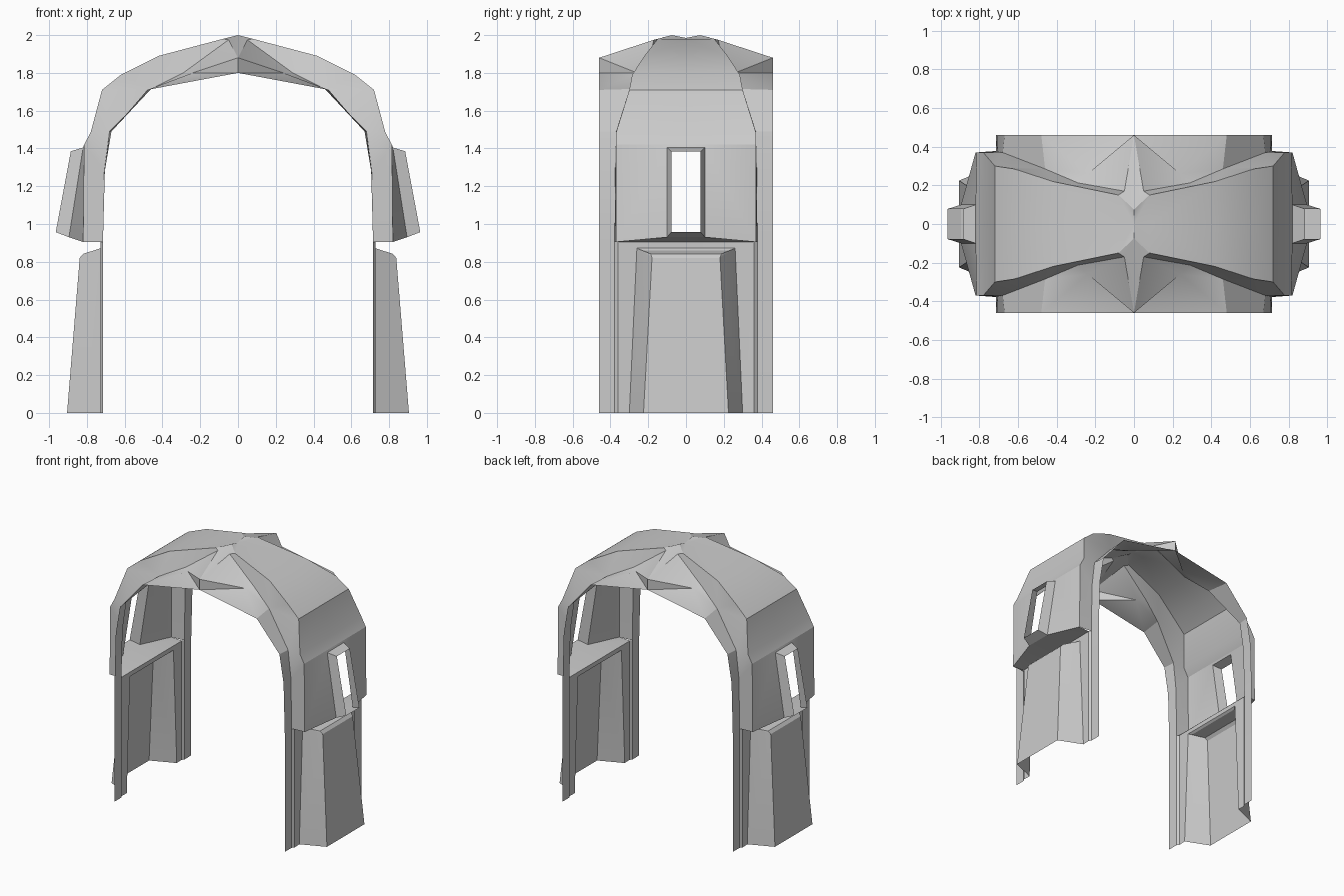
import bpy, bmesh, math
from mathutils import Vector

if "Cube" in bpy.data.objects:
    bpy.data.objects.remove(bpy.data.objects["Cube"])


def strip(a, b):
    """Quads joining two rails of points."""
    return [(a[i], a[i + 1], b[i + 1], b[i]) for i in range(len(a) - 1)]


def part(name, faces):
    """Build one quarter of a shell part and mirror it over x and y."""
    bm = bmesh.new()
    for f in faces:
        pts = [p for i, p in enumerate(f) if p != f[i - 1]]
        bm.faces.new([bm.verts.new(p) for p in pts])
    bmesh.ops.remove_doubles(bm, verts=bm.verts, dist=0.0005)
    bmesh.ops.recalc_face_normals(bm, faces=bm.faces)
    c = Vector((0, 0, 0.9))
    if sum(f.normal.dot(f.calc_center_median() - c) * f.calc_area() for f in bm.faces) < 0:
        bmesh.ops.reverse_faces(bm, faces=bm.faces)
    me = bpy.data.meshes.new(name)
    bm.to_mesh(me)
    bm.free()
    ob = bpy.data.objects.new(name, me)
    bpy.context.collection.objects.link(ob)
    m = ob.modifiers.new("mirror", 'MIRROR')
    m.use_axis = (True, True, False)
    m.merge_threshold = 0.001
    bpy.ops.object.select_all(action='DESELECT')
    ob.select_set(True)
    bpy.context.view_layer.objects.active = ob
    bpy.ops.object.modifier_apply(modifier="mirror")
    bpy.ops.object.shade_smooth_by_angle(angle=math.radians(25))
    return ob


def mid(p):
    return (p[0], 0, p[2])


# shared rails: open end arch, groin line, barrel edge
end = [(x, .46, z) for x, z in
       ((.715, 0), (.715, .905), (.705, 1.28), (.67, 1.49), (.48, 1.71))]
groin = [(.715, .378, 0), (.715, .378, .905), (.708, .375, 1.28),
         (.68, .37, 1.49), (.46, .285, 1.715), (.29, .213, 1.80), (.05, .17, 1.975)]
barrel = [(.82, .37, .905), (.815, .37, 1.42), (.78, .37, 1.485), (.72, .30, 1.71),
          (.62, .285, 1.79), (.42, .22, 1.89), (.08, .15, 1.98)]
star = groin[-1]
tip_low, tip_top = (0, .46, 1.80), (0, .46, 1.88)
web = (.24, .26, 1.80)

# end ribs with the pointed hood over each opening
part("end_ribs", strip(end, groin[:5]) + [
    (end[4], tip_low, web), (tip_low, tip_top, web), (tip_top, star, web),
    (star, groin[5], web), (groin[5], groin[4], web), (groin[4], end[4], web)])

# side reveal between the ribs and the raised barrel
part("barrel_reveal", [
    (groin[1], groin[2], barrel[1], barrel[0]),
    (groin[2], groin[3], barrel[2], barrel[1]),
    (groin[3], groin[4], barrel[3], barrel[2]),
    (groin[4], barrel[4], barrel[3]),
    (groin[4], groin[5], barrel[5], barrel[4]),
    (groin[5], star, barrel[6], barrel[5])])

# barrel roof and the star-shaped crown
peak, crown = (0, .075, 2.0), (0, 0, 1.985)
roof = barrel[1:]
part("barrel_roof", strip(roof, [mid(p) for p in roof]) + [
    (barrel[6], mid(barrel[6]), crown), (barrel[6], crown, peak),
    (barrel[6], peak, star), (star, peak, tip_top)])

# upper wall with a tapered window tube and the shelf below
w0, w1 = (.895, .10, .93), (.82, .10, 1.405)
t0, t1 = (.965, .078, .957), (.885, .078, 1.385)
part("window_wall", [
    (barrel[0], w0, w1, barrel[1]),
    (barrel[1], w1, mid(w1), mid(barrel[1]))])
part("window_tube", [
    (w0, w1, t1, t0), (w0, t0, mid(t0), mid(w0)), (w1, t1, mid(t1), mid(w1))])
part("wall_shelf", [
    ((.725, .365, .905), barrel[0], w0), ((.725, .365, .905), w0, (.725, 0, .905)),
    (w0, mid(w0), (.725, 0, .905))])

# lower wall: rib step, flat margin, and outward tapered niche
step = [(.728, .36, 0), (.728, .36, .905)]
foot = [(.725, .30, 0), (.725, .26, .872)]
out = [(.905, .225, 0), (.838, .18, .82), (.82, .187, .842), (.74, .235, .86), foot[1]]
part("lower_wall", [
    (groin[0], groin[1], step[1], step[0]),
    (step[0], step[1], foot[1], foot[0]),
    (step[1], foot[1], mid(foot[1]), (.725, 0, .905))])
part("lower_niche", [
    (foot[0], out[0], out[1], foot[1]),
    (foot[1], out[1], out[2]), (foot[1], out[2], out[3])]
    + strip(out, [mid(p) for p in out]))
